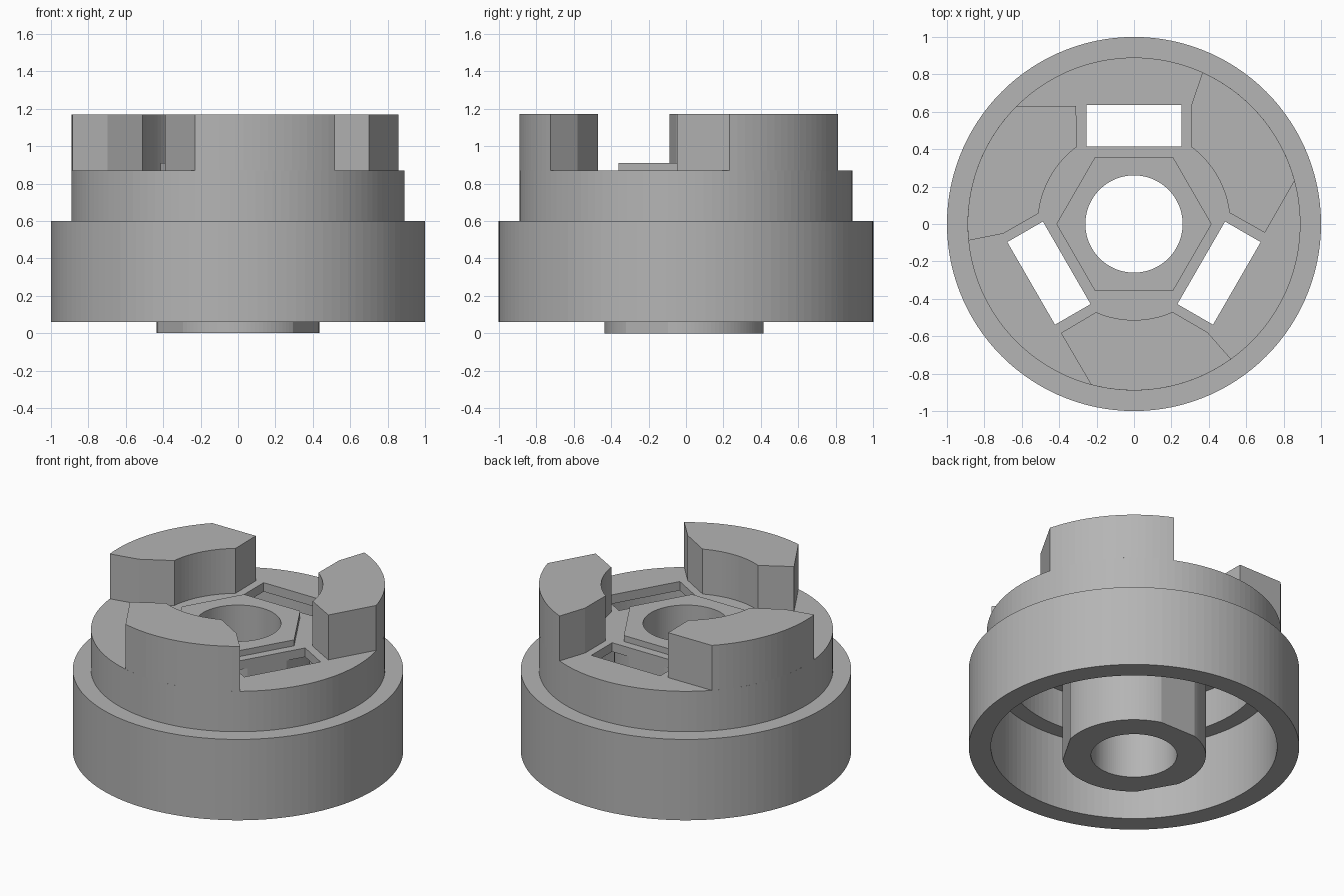
import bpy
import bmesh
from math import cos, sin, radians, tau, atan2
from mathutils import Matrix, Vector

if "Cube" in bpy.data.objects:
    bpy.data.objects.remove(bpy.data.objects["Cube"])

SEGMENTS = 120
BORE, DECK, OUTER = 0.26, 0.87, 0.89

grey = bpy.data.materials.new("plain grey")
grey.use_nodes = True
tone = (0.46, 0.46, 0.46, 1)
grey.diffuse_color = tone
grey.node_tree.nodes["Principled BSDF"].inputs["Base Color"].default_value = tone


def finish(name, bm):
    """Turn a bmesh into a grey object."""
    bmesh.ops.recalc_face_normals(bm, faces=bm.faces)
    mesh = bpy.data.meshes.new(name)
    bm.to_mesh(mesh)
    bm.free()
    mesh.materials.append(grey)
    obj = bpy.data.objects.new(name, mesh)
    bpy.context.collection.objects.link(obj)
    return obj


def lathe(name, profile):
    """Revolve a closed (radius, z) profile around the z axis."""
    bm = bmesh.new()
    rings = []
    for i in range(SEGMENTS):
        a = tau * i / SEGMENTS
        rings.append([bm.verts.new((r * cos(a), r * sin(a), z)) for r, z in profile])
    n = len(profile)
    for i in range(SEGMENTS):
        a, b = rings[i], rings[(i + 1) % SEGMENTS]
        for j in range(n):
            k = (j + 1) % n
            bm.faces.new((a[j], b[j], b[k], a[k]))
    return finish(name, bm)


def prism(name, outline, z0, z1, turn=0):
    """Extrude a flat outline upward, turned about the z axis."""
    bm = bmesh.new()
    face = bm.faces.new([bm.verts.new((x, y, z0)) for x, y in outline])
    top = bmesh.ops.extrude_face_region(bm, geom=[face])["geom"]
    verts = [v for v in top if isinstance(v, bmesh.types.BMVert)]
    bmesh.ops.translate(bm, verts=verts, vec=(0, 0, z1 - z0))
    bm.transform(Matrix.Rotation(radians(turn), 4, "Z"))
    return finish(name, bm)


def circle(radius, count):
    return [(radius * cos(tau * i / count), radius * sin(tau * i / count)) for i in range(count)]


def arc(start, end, steps):
    """Points on a circle about the origin from start to end."""
    a0, a1 = atan2(start[1], start[0]), atan2(end[1], end[0])
    r = Vector(start).length
    return [(r * cos(a0 + (a1 - a0) * i / steps), r * sin(a0 + (a1 - a0) * i / steps))
            for i in range(steps + 1)]


def cut(target, cutter):
    cutter.hide_render = True
    mod = target.modifiers.new("cut", "BOOLEAN")
    mod.operation, mod.solver, mod.object = "DIFFERENCE", "EXACT", cutter
    bpy.context.view_layer.objects.active = target
    bpy.ops.object.modifier_apply(modifier=mod.name)
    bpy.data.objects.remove(cutter)


# Stepped hollow body with a central hub and bore
body = lathe("coupling_body", [
    (BORE, 0), (0.435, 0), (0.435, 0.81), (0.76, 0.81), (0.76, 0.56),
    (0.866, 0.56), (0.866, 0.06), (1, 0.06), (1, 0.6), (OUTER, 0.6),
    (OUTER, DECK), (BORE, DECK)])

# Three windows, which also flatten the sides of the hub
window = [(-0.255, 0.415), (0.255, 0.415), (0.255, 0.635), (-0.255, 0.635)]
for turn in (0, 120, 240):
    cut(body, prism("window_cutter", window, -0.1, 1, turn))

# Hexagonal boss around the bore
boss = prism("hex_boss", circle(0.415, 6), DECK, 0.91)
cut(boss, prism("bore_cutter", circle(BORE, SEGMENTS), 0.8, 1))

# Three drive teeth with one hooked end each
tooth = (arc((0.51, 0.06), (0.305, 0.415), 14) + [(0.305, 0.63)]
         + arc((0.366, 0.811), (0.859, 0.232), 18) + [(0.70, -0.047)])
for i, label in enumerate(("back_left", "back_right", "front")):
    prism("drive_tooth_" + label, tooth, DECK, 1.17, 120 * i)
